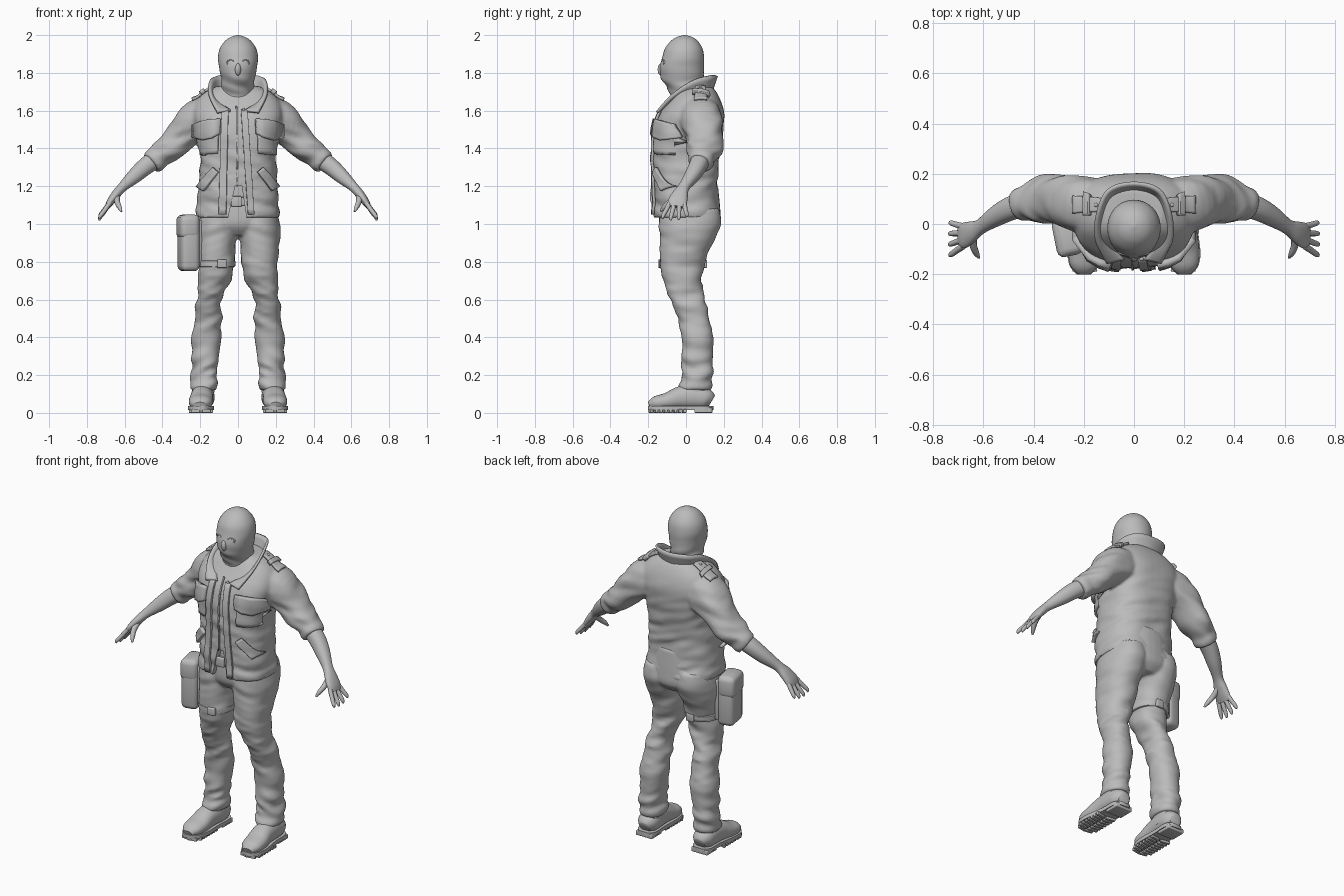
import bpy, bmesh, math
from mathutils import Vector, Matrix, Euler, noise
from mathutils.bvhtree import BVHTree

if "Cube" in bpy.data.objects:
    bpy.data.objects.remove(bpy.data.objects["Cube"])

grey = bpy.data.materials.new("plain grey")
grey.use_nodes = True
grey.diffuse_color = (0.5, 0.5, 0.5, 1)
grey.node_tree.nodes["Principled BSDF"].inputs["Base Color"].default_value = (0.5, 0.5, 0.5, 1)


def finish(name, bm, angle=50):
    bmesh.ops.recalc_face_normals(bm, faces=bm.faces)
    me = bpy.data.meshes.new(name)
    bm.to_mesh(me)
    bm.free()
    me.materials.append(grey)
    me.polygons.foreach_set("use_smooth", [True] * len(me.polygons))
    me.set_sharp_from_angle(angle=math.radians(angle))
    ob = bpy.data.objects.new(name, me)
    bpy.context.collection.objects.link(ob)
    return ob


def spline(rows, k):
    """Catmull-Rom through rows of numbers."""
    out = []
    for i in range(len(rows) - 1):
        a, b, c, d = (rows[max(0, min(len(rows) - 1, i + o))] for o in (-1, 0, 1, 2))
        for s in range(k):
            t = s / k
            out.append([0.5 * (2 * q + (r - p) * t + (2 * p - 5 * q + 4 * r - w) * t * t
                               + (3 * q - p - 3 * r + w) * t ** 3)
                        for p, q, r, w in zip(a, b, c, d)])
    return out + [list(rows[-1])]


def loft(bm, rows, side=1, ref=(0, 1, 0), flat=True, p=2.2, n=32, k=5):
    """Closed tube through rows of x, y, z, two radii and fold depth."""
    pts = spline([tuple(r) + (0,) * (6 - len(r)) for r in rows], k)
    rings = []
    for i, r in enumerate(pts):
        t = Vector((0, 0, 1))
        if not flat:
            t = (Vector(pts[min(i + 1, len(pts) - 1)][:3]) - Vector(pts[max(i - 1, 0)][:3])).normalized()
        v = Vector(ref)
        v = (v - t * v.dot(t)).normalized()
        u = v.cross(t)
        ring = []
        for j in range(n):
            a = math.tau * j / n
            c, s = math.cos(a), math.sin(a)
            off = (u * math.copysign(abs(c) ** (2 / p), c) * r[3]
                   + v * math.copysign(abs(s) ** (2 / p), s) * r[4])
            q = Vector(r[:3]) + off
            q += off.normalized() * r[5] * noise.noise(Vector((q.x * 7, q.y * 7, q.z * 24 + q.x * 8)))
            ring.append(bm.verts.new((q.x * side, q.y, q.z)))
        rings.append(ring)
    for lo, hi in zip(rings, rings[1:]):
        for j in range(n):
            bm.faces.new((lo[j], lo[(j + 1) % n], hi[(j + 1) % n], hi[j]))
    bm.faces.new(rings[0])
    bm.faces.new(rings[-1])


def part(name, rows, **kw):
    bm = bmesh.new()
    loft(bm, rows, **kw)
    return finish(name, bm)


def box(name, loc, size, rot=(0, 0, 0), bevel=0.005):
    bm = bmesh.new()
    m = Matrix.LocRotScale(Vector(loc), Euler(rot), Vector(size))
    bmesh.ops.create_cube(bm, size=1, matrix=m)
    bmesh.ops.bevel(bm, geom=bm.edges[:], offset=bevel, segments=3, profile=0.5, affect="EDGES")
    return finish(name, bm)


def ball(name, loc, size):
    bm = bmesh.new()
    m = Matrix.LocRotScale(Vector(loc), None, Vector(size))
    bmesh.ops.create_uvsphere(bm, u_segments=20, v_segments=12, radius=1, matrix=m)
    return finish(name, bm)


def prism(name, pts, push):
    bm = bmesh.new()
    f = bm.faces.new([bm.verts.new(p) for p in pts])
    ext = bmesh.ops.extrude_face_region(bm, geom=[f])
    moved = [g for g in ext["geom"] if isinstance(g, bmesh.types.BMVert)]
    bmesh.ops.translate(bm, verts=moved, vec=push)
    return finish(name, bm)


def fuse(ob, cutter=None):
    """Merge overlapping shells into one cloth surface."""
    m = ob.modifiers.new("fuse", "REMESH")
    m.mode, m.voxel_size, m.use_smooth_shade = "VOXEL", 0.009, True
    m = ob.modifiers.new("soften", "SMOOTH")
    m.factor, m.iterations = 0.5, 5
    if cutter:
        m = ob.modifiers.new("opening", "BOOLEAN")
        m.operation, m.solver, m.object = "DIFFERENCE", "EXACT", cutter
    me = bpy.data.meshes.new_from_object(ob.evaluated_get(bpy.context.evaluated_depsgraph_get()))
    ob.modifiers.clear()
    ob.data = me
    me.materials.clear()
    me.materials.append(grey)
    me.set_sharp_from_angle(angle=math.radians(50))


# Jacket: torso and sleeves fused, with an open front hem
bm = bmesh.new()
loft(bm, [(0, .005, 1.035, .222, .178, .008), (0, .003, 1.07, .223, .177, .01), (0, 0, 1.1, .215, .171, .014),
          (0, -.005, 1.2, .208, .17, .014), (0, 0, 1.3, .2, .172, .014), (0, .005, 1.4, .205, .18, .01),
          (0, .015, 1.5, .225, .182, .006), (0, .03, 1.58, .24, .172, .004), (0, .045, 1.65, .222, .14),
          (0, .05, 1.7, .17, .11), (0, .05, 1.73, .11, .085)], p=2.6, n=48)
for side in (1, -1):
    loft(bm, [(.11, .055, 1.58, .1, .11), (.21, .08, 1.545, .115, .112, .01), (.3, .095, 1.465, .086, .096, .018),
              (.37, .095, 1.4, .073, .086, .024), (.42, .085, 1.355, .062, .07, .022), (.44, .08, 1.337, .065, .07, .008),
              (.46, .073, 1.32, .06, .064)], side=side, flat=False)
jacket = finish("jacket", bm)
cutter = prism("cutter", [(-.015, -.3, 1.2), (.02, -.3, 1.2), (.05, -.3, 1), (-.06, -.3, 1)], (0, .165, 0))
cutter.hide_render = True
fuse(jacket, cutter)
bpy.data.objects.remove(cutter)

# Trousers: pelvis and legs fused
bm = bmesh.new()
loft(bm, [(0, .02, 1.2, .17, .15), (0, .02, 1.06, .2, .163), (0, .022, .99, .19, .16), (0, .02, .94, .09, .12)])
for side in (1, -1):
    loft(bm, [(.105, .022, 1.08, .1, .155), (.11, .022, 1, .112, .164, .006), (.113, .01, .93, .108, .148, .008),
              (.115, -.01, .85, .1, .13, .01), (.117, -.022, .75, .094, .11, .016), (.143, 0, .63, .074, .094, .024),
              (.157, .03, .53, .07, .084, .024), (.167, .06, .4, .08, .084, .006), (.168, .06, .3, .073, .08, .014),
              (.176, .057, .22, .073, .082, .028), (.179, .054, .17, .073, .088, .026), (.181, .05, .12, .068, .086, .01)],
         side=side)
fuse(finish("trousers", bm))

# Hooded head with eyes
part("head", [(0, .015, 1.6, .1, .1, .01), (0, .008, 1.67, .092, .09, .014), (0, -.012, 1.72, .088, .092, .014),
              (0, -.02, 1.77, .09, .11, .008), (0, -.022, 1.83, .1, .117), (0, -.015, 1.88, .106, .111),
              (0, -.012, 1.93, .096, .099), (0, -.009, 1.97, .068, .07), (0, -.008, 1.99, .038, .04),
              (0, -.008, 2.0, .006, .006)], p=2.05, n=40)
ball("nose", (0, -.128, 1.818), (.017, .022, .034))
for side in (1, -1):
    ball("eye", (side * .038, -.106, 1.855), (.02, .019, .013))
    bpy.ops.mesh.primitive_torus_add(location=(side * .039, -.121, 1.855), rotation=(math.pi / 2, 0, side * .3),
                                     major_radius=.021, minor_radius=.005, major_segments=24, minor_segments=8)
    lid = bpy.context.object
    lid.name, lid.scale = "eye_opening", (1, .6, 1)
    lid.data.materials.append(grey)
    lid.data.polygons.foreach_set("use_smooth", [True] * len(lid.data.polygons))

# Standing collar that folds into two front points
half = [(0, .13, 1.69, 0, .162, 1.785), (.085, .1, 1.685, .1, .135, 1.785), (.112, .03, 1.67, .145, .04, 1.76),
        (.1, -.06, 1.64, .15, -.07, 1.685), (.04, -.14, 1.6, .11, -.155, 1.59)]
edge = spline([(-r[0], r[1], r[2], -r[3], r[4], r[5]) for r in half[:0:-1]] + half, 6)
bm = bmesh.new()
grid = [[bm.verts.new(Vector(r[:3]).lerp(Vector(r[3:]), j / 4)) for j in range(5)] for r in edge]
for a, b in zip(grid, grid[1:]):
    for j in range(4):
        bm.faces.new((a[j], a[j + 1], b[j + 1], b[j]))
collar = finish("collar", bm)
m = collar.modifiers.new("thickness", "SOLIDIFY")
m.thickness, m.offset = .014, 0

# Flat cloth pieces laid onto the jacket
bm = bmesh.new()
bm.from_mesh(jacket.data)
tree = BVHTree.FromBMesh(bm)
bm.free()


def drop(x, w, top):
    start, way = ((x, w, 3), (0, 0, -1)) if top else ((x, -1, w), (0, 1, 0))
    loc, nor, _, _ = tree.ray_cast(Vector(start), Vector(way))
    if loc is None:
        loc, nor, _, _ = tree.find_nearest(Vector((x, w, 1.6) if top else (x, -.15, w)))
    return loc, nor


def patch(name, first, last, side=1, thick=.01, top=False, n=8):
    bm = bmesh.new()
    grid = []
    rows = [spline(line, 1 if len(line) > 2 else n) for line in (first, last)]
    for a, b in zip(*rows):
        col = []
        for j in range(n + 1):
            q = Vector(a).lerp(Vector(b), j / n)
            loc, nor = drop(q.x * side, q.y, top)
            col.append(bm.verts.new(loc + nor * thick * .5))
        grid.append(col)
    for a, b in zip(grid, grid[1:]):
        for j in range(n):
            bm.faces.new((a[j], a[j + 1], b[j + 1], b[j]))
    m = finish(name, bm).modifiers.new("thickness", "SOLIDIFY")
    m.thickness, m.offset = thick, 0


def button(name, x, w, top=False):
    loc, nor = drop(x, w, top)
    ball(name, loc + nor * .012, (.008, .008, .008))


for side in (1, -1):
    patch("chest_pocket", [(.1, 1.52), (.215, 1.51)], [(.105, 1.375), (.205, 1.365)], side, .012)
    patch("pocket_flap", [(.09, 1.55), (.13, 1.55), (.17, 1.545), (.222, 1.53)],
          [(.095, 1.475), (.13, 1.455), (.17, 1.445), (.22, 1.465)], side, .028)
    button("pocket_button", side * .165, 1.465)
    patch("slant_pocket", [(.13, 1.3), (.205, 1.2)], [(.1, 1.275), (.175, 1.175)], side, .02)
    patch("epaulette", [(.12, .05), (.24, .045)], [(.12, .1), (.24, .11)], side, .014, True)
    patch("epaulette_loop", [(.17, .035), (.19, .035)], [(.17, .115), (.19, .12)], side, .024, True)
    button("epaulette_button", side * .145, .075, True)
patch("right_placket", [(-.085, 1.6), (-.05, 1.6)], [(-.1, 1.05), (-.062, 1.05)], 1, .014, n=20)
patch("left_placket", [(.015, 1.6), (.05, 1.6)], [(.052, 1.05), (.085, 1.05)], 1, .014, n=20)
patch("zip", [(-.012, 1.62), (-.004, 1.62)], [(-.008, 1.2), (0, 1.2)], 1, .008, n=20)
button("collar_button", .03, 1.6)

# Belt and buckle in the jacket opening
box("belt", (0, -.14, 1.12), (.1, .03, .045))
box("buckle", (-.008, -.158, 1.12), (.055, .02, .055))

for side in (1, -1):
    # Forearm and hand with fingers
    part("forearm", [(.42, .085, 1.355, .05, .05), (.49, .062, 1.305, .046, .047), (.55, .03, 1.252, .039, .04),
                     (.61, -.01, 1.197, .026, .03), (.645, -.03, 1.158, .024, .042), (.675, -.045, 1.118, .02, .051),
                     (.692, -.05, 1.09, .013, .045)], side=side, flat=False)
    for i, reach in enumerate((.9, 1, .97, .8)):
        y0, y1 = -.088 + .026 * i, -.122 + .042 * i
        part("finger", [(.68, y0, 1.11, .012, .013), (.705, (y0 + y1) / 2, 1.11 - .04 * reach, .012, .012),
                        (.72 + .01 * reach, y1, 1.11 - .075 * reach, .01, .01),
                        (.722 + .012 * reach, y1, 1.11 - .092 * reach, .004, .004)],
             side=side, flat=False, n=12)
    part("thumb", [(.642, -.045, 1.15, .016, .018), (.64, -.085, 1.118, .015, .015), (.628, -.115, 1.09, .013, .012),
                   (.617, -.134, 1.066, .005, .005)], side=side, ref=(1, 0, 0), flat=False, n=12)

    # Boot with ankle, sole, heel and tread
    part("boot", [(.185, .135, .06, .035, .035), (.185, .105, .075, .058, .055), (.187, .04, .085, .062, .065),
                  (.191, -.03, .08, .06, .06), (.196, -.1, .062, .064, .045), (.199, -.16, .052, .057, .036),
                  (.2, -.195, .04, .03, .018)], side=side, ref=(0, 0, 1), flat=False)
    part("boot_shaft", [(.185, .05, .06, .058, .08), (.183, .05, .12, .06, .078, .01), (.18, .055, .18, .06, .074)],
         side=side)
    outline = spline([(.184, .145, .03), (.185, .11, .058), (.188, .02, .058), (.196, -.1, .068),
                      (.199, -.165, .058), (.2, -.202, .026)], 4)
    ring = [(side * (x + w), y, .014) for x, y, w in outline]
    ring += [(side * (x - w), y, .014) for x, y, w in reversed(outline)]
    prism("sole", ring, (0, 0, .022))
    box("heel", (side * .186, .092, .014), (.108, .095, .028))
    for i in range(8):
        for x in (-.034, .034):
            box("tread", (side * (.196 + x * (1 if i < 7 else .6)), -.01 - i * .025, .01),
                (.058, .016, .02), (0, 0, side * x * 5), .003)

# Thigh pouch with flap, straps and buckles
turn = (0, 0, .2)
box("pouch", (-.262, -.05, .9), (.1, .15, .3), turn, .028)
box("pouch_flap", (-.266, -.05, .985), (.104, .156, .125), turn, .028)
box("pouch_backing", (-.212, -.035, .9), (.022, .13, .24), turn, .008)
part("thigh_strap", [(-.117, -.018, .772, .09, .11), (-.117, -.018, .775, .102, .12), (-.117, -.017, .805, .103, .121),
                     (-.117, -.017, .808, .09, .11)], k=2)
box("strap_buckle", (-.085, -.135, .79), (.05, .018, .045), (0, 0, .15))
box("back_buckle", (-.1, .102, .79), (.05, .018, .045))
box("hanger_strap", (-.205, -.06, 1.02), (.016, .045, .15), (0, .15, 0))
box("hip_strap", (-.165, -.105, 1.0), (.1, .014, .03), (0, .35, -.6))
